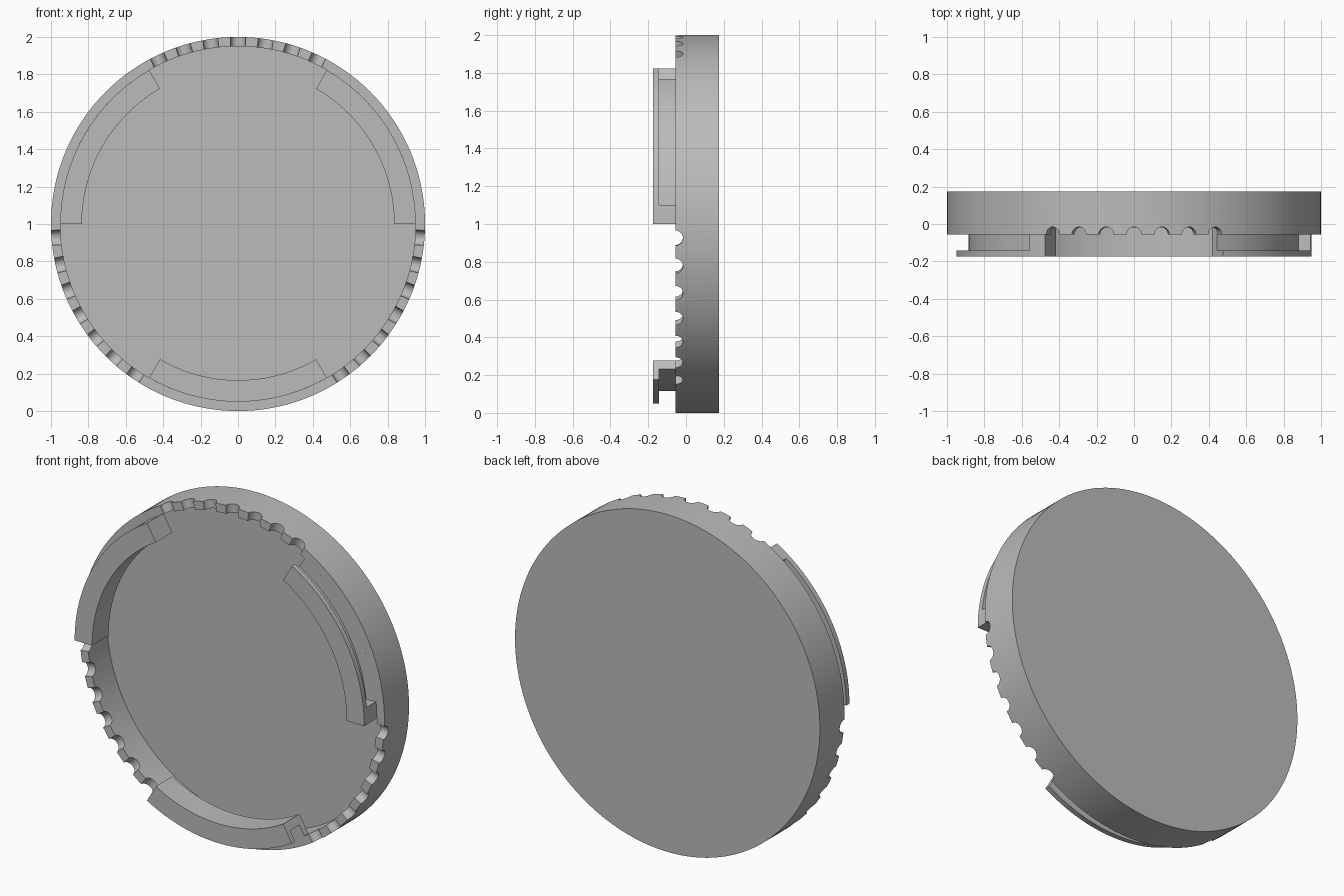
import bpy, bmesh, math
from mathutils import Matrix, Vector

cube = bpy.data.objects.get("Cube")
if cube:
    bpy.data.objects.remove(cube)

FRONT, RIM, BACK = -0.174, -0.056, 0.174   # depths along y
FLOOR, LEDGE = 0.13, -0.02
LIP_BACK = -0.143
OUTER, BORE, NECK, INNER = 1.0, 0.95, 0.885, 0.835
CENTRE = Vector((0, 0, 1))

grey = bpy.data.materials.new("plain grey")
grey.use_nodes = True
colour = (0.5, 0.5, 0.5, 1)
grey.diffuse_color = colour
grey.node_tree.nodes["Principled BSDF"].inputs["Base Color"].default_value = colour


def make_object(name, bm):
    bmesh.ops.recalc_face_normals(bm, faces=bm.faces[:])
    mesh = bpy.data.meshes.new(name)
    bm.to_mesh(mesh)
    bm.free()
    mesh.materials.append(grey)
    obj = bpy.data.objects.new(name, mesh)
    bpy.context.collection.objects.link(obj)
    return obj


def smooth(obj):
    bpy.ops.object.select_all(action='DESELECT')
    obj.select_set(True)
    bpy.context.view_layer.objects.active = obj
    bpy.ops.object.shade_smooth_by_angle(angle=math.radians(30))


def polar(radius, depth, degrees):
    a = math.radians(degrees)
    return CENTRE + Vector((radius * math.cos(a), depth, radius * math.sin(a)))


def sweep(bm, section, start, end, steps):
    """Sweep a closed (radius, depth) section round the y axis."""
    full = end - start >= 360
    rings = [[bm.verts.new(polar(r, d, start + (end - start) * i / steps))
              for r, d in section]
             for i in range(steps if full else steps + 1)]
    pairs = list(zip(rings, rings[1:]))
    if full:
        pairs.append((rings[-1], rings[0]))
    n = len(section)
    for a, b in pairs:
        for i in range(n):
            j = (i + 1) % n
            bm.faces.new((a[i], a[j], b[j], b[i]))
    if not full:
        bm.faces.new(rings[0])
        bm.faces.new(rings[-1])


# Hollow cap: outer wall, rim, bore and floor lathed as an open profile
bm = bmesh.new()
profile = [(OUTER, BACK), (OUTER, RIM), (BORE, RIM), (BORE, FLOOR)]
steps = 144
rings = [[bm.verts.new(polar(r, d, 360 * i / steps)) for r, d in profile]
         for i in range(steps)]
for i, a in enumerate(rings):
    b = rings[(i + 1) % steps]
    for k in range(len(profile) - 1):
        bm.faces.new((a[k], a[k + 1], b[k + 1], b[k]))
bm.faces.new([ring[0] for ring in rings])
bm.faces.new([ring[-1] for ring in rings])
cap = make_object("cap_body", bm)

# Grip notches: seven radial cutters in each gap between the tabs
bm = bmesh.new()
for gap in (60, 180, 300):
    for i in range(7):
        angle = gap + (i + 0.5) * 60 / 7
        direction = polar(1, 0, angle) - CENTRE
        place = (Matrix.Translation(polar(0.98, RIM, angle))
                 @ direction.to_track_quat('Z', 'Y').to_matrix().to_4x4())
        bmesh.ops.create_cone(bm, cap_ends=True, segments=24, radius1=0.04,
                              radius2=0.04, depth=0.14, matrix=place)
cutter = make_object("notch_cutter", bm)
cutter.hide_render = True
cut = cap.modifiers.new("grip notches", 'BOOLEAN')
cut.operation = 'DIFFERENCE'
cut.solver = 'EXACT'
cut.object = cutter
bpy.context.view_layer.objects.active = cap
bpy.ops.object.modifier_apply(modifier=cut.name)
bpy.data.objects.remove(cutter)
smooth(cap)

# Locking tabs: a slotted hook section with a solid stop at one end
hook = [(INNER, FRONT), (BORE, FRONT), (BORE, LIP_BACK), (NECK, LIP_BACK),
        (NECK, RIM), (BORE, RIM), (BORE, LEDGE), (INNER, LEDGE)]
block = [(INNER, FRONT), (BORE, FRONT), (BORE, LEDGE), (INNER, LEDGE)]
for name, start in (("left_tab", 0), ("right_tab", 120), ("bottom_tab", 240)):
    bm = bmesh.new()
    sweep(bm, block, start, start + 6, 3)
    sweep(bm, hook, start + 6, start + 60, 24)
    smooth(make_object(name, bm))
